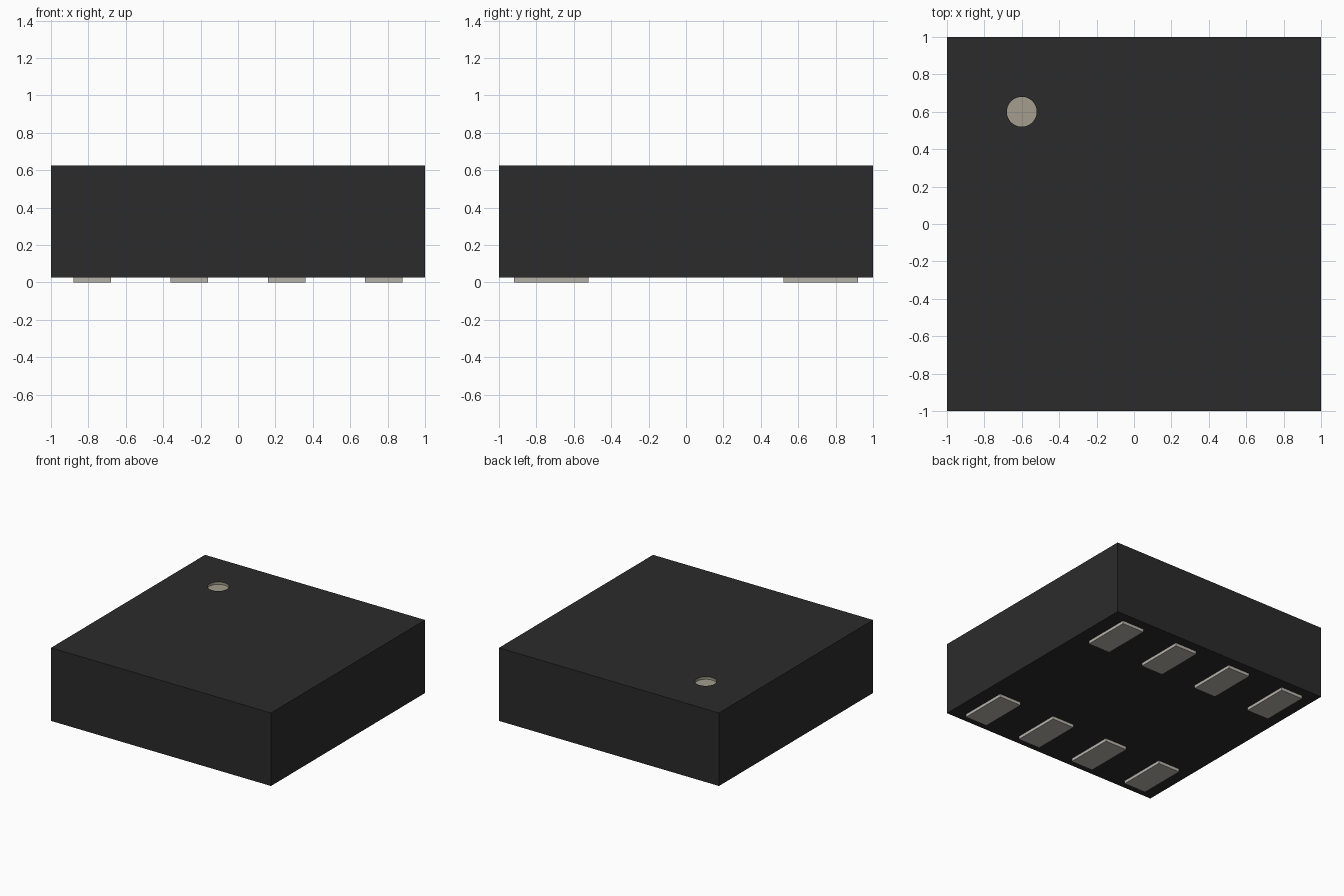
import bpy

if "Cube" in bpy.data.objects:
    bpy.data.objects.remove(bpy.data.objects["Cube"])


def material(name, rgb):
    m = bpy.data.materials.new(name)
    m.diffuse_color = (*rgb, 1)
    m.use_nodes = True
    m.node_tree.nodes["Principled BSDF"].inputs["Base Color"].default_value = m.diffuse_color
    return m


def box(name, size, centre, mat):
    bpy.ops.mesh.primitive_cube_add(size=1, location=centre)
    ob = bpy.context.object
    ob.name = name
    ob.scale = size
    bpy.ops.object.transform_apply(location=False, rotation=False, scale=True)
    ob.data.materials.append(mat)
    return ob


black = material("moulded_black", (0.024, 0.024, 0.024))
metal = material("pad_metal", (0.47, 0.45, 0.40))
paint = material("marker_paint", (0.37, 0.34, 0.27))

PAD_H = 0.025
BODY_H = 0.6
TOP = PAD_H + BODY_H

# Moulded package body
body = box("package_body", (2, 2, BODY_H), (0, 0, PAD_H + BODY_H / 2), black)

# Shallow painted dimple marking the first contact
depth = 0.02
bpy.ops.mesh.primitive_cylinder_add(vertices=48, radius=0.08, depth=2 * depth,
                                    location=(-0.6, 0.6, TOP))
cutter = bpy.context.object
cutter.name = "marker_cutter"
cutter.hide_render = True
cutter.data.materials.append(paint)
bpy.ops.object.shade_smooth_by_angle()

cut = body.modifiers.new("marker_recess", 'BOOLEAN')
cut.operation = 'DIFFERENCE'
cut.solver = 'EXACT'
cut.material_mode = 'TRANSFER'
cut.object = cutter
bpy.context.view_layer.objects.active = body
bpy.ops.object.modifier_apply(modifier=cut.name)
bpy.data.objects.remove(cutter)

# Two rows of four contact pads underneath
for row, y in (("front", -0.72), ("back", 0.72)):
    for i in range(4):
        box(f"{row}_pad_{i + 1}", (0.2, 0.4, PAD_H),
            (-0.78 + 0.52 * i, y, PAD_H / 2), metal)
